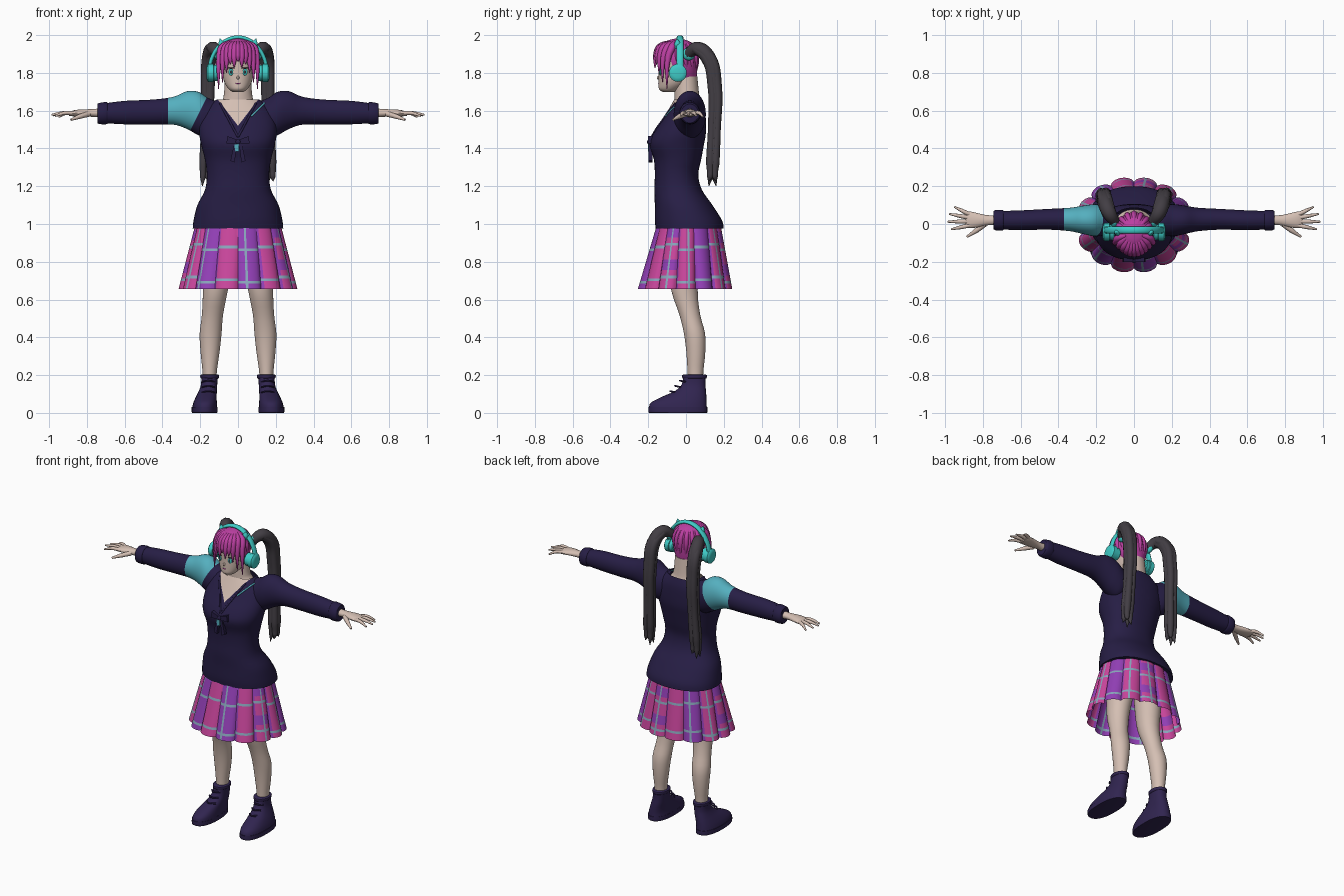
import bpy, bmesh, math
from mathutils import Vector

if "Cube" in bpy.data.objects:
    bpy.data.objects.remove(bpy.data.objects["Cube"])


def material(name, *rgb):
    m = bpy.data.materials.new(name)
    m.use_nodes = True
    m.diffuse_color = (*rgb, 1)
    m.node_tree.nodes["Principled BSDF"].inputs["Base Color"].default_value = (*rgb, 1)
    return m


navy = material("navy_knit", .02, .013, .06)
leather = material("boot_violet", .03, .018, .08)
skin = material("skin", .66, .52, .45)
pink = material("skirt_pink", .58, .06, .33)
purple = material("skirt_purple", .29, .05, .47)
stripe = material("skirt_stripe", .25, .38, .5)
magenta = material("hair_magenta", .5, .05, .36)
charcoal = material("hair_charcoal", .055, .048, .058)
patch = material("patch_blue", .09, .43, .52)
teal = material("headset_teal", .05, .6, .57)


def finish(name, bm, mats, rule=None, angle=.7):
    """Turn a bmesh into a shaded object; rule(face centre) gives the material index."""
    bmesh.ops.recalc_face_normals(bm, faces=bm.faces)
    me = bpy.data.meshes.new(name)
    for f in bm.faces:
        f.smooth = True
        if rule:
            f.material_index = rule(f.calc_center_median())
    bm.to_mesh(me)
    bm.free()
    for m in mats:
        me.materials.append(m)
    me.set_sharp_from_angle(angle=angle)
    ob = bpy.data.objects.new(name, me)
    bpy.context.collection.objects.link(ob)
    return ob


def smooth_rows(rows, steps):
    """Catmull-Rom resampling of profile rows."""
    out = []
    for i in range(len(rows) - 1):
        a, b, c, d = (rows[min(max(k, 0), len(rows) - 1)] for k in range(i - 1, i + 3))
        for s in range(steps):
            t = s / steps
            out.append([q + .5 * t * (r - p + t * (2*p - 5*q + 4*r - w + t * (3*(q - r) + w - p)))
                        for p, q, r, w in zip(a, b, c, d)])
    return out + [list(rows[-1])]


def loft(rows, axis="z", steps=4, n=32, power=1.0, caps=(True, True)):
    """Rows are (position, centre u, centre v, radius u, radius v)."""
    bm = bmesh.new()
    rings = []
    for t, cu, cv, ru, rv in smooth_rows(rows, steps):
        ring = []
        for k in range(n):
            c, s = math.cos(math.tau * k / n), math.sin(math.tau * k / n)
            u = cu + ru * math.copysign(abs(c) ** power, c)
            v = cv + rv * math.copysign(abs(s) ** power, s)
            ring.append(bm.verts.new((u, v, t) if axis == "z" else (t, u, v)))
        rings.append(ring)
    for a, b in zip(rings, rings[1:]):
        for k in range(n):
            bm.faces.new((a[k], a[(k + 1) % n], b[(k + 1) % n], b[k]))
    for use, ring in zip(caps, (rings[0], rings[-1])):
        if use:
            bm.faces.new(ring)
    return bm


def cut(bm, point, normal):
    bmesh.ops.bisect_plane(bm, geom=bm.verts[:] + bm.edges[:] + bm.faces[:],
                           plane_co=point, plane_no=normal)


def strand(name, pts, radii, mat, sides=3):
    """Tapered tube through points."""
    cu = bpy.data.curves.new(name, "CURVE")
    cu.dimensions = "3D"
    cu.bevel_depth, cu.bevel_resolution, cu.resolution_u, cu.use_fill_caps = 1, sides, 6, True
    sp = cu.splines.new("BEZIER")
    sp.bezier_points.add(len(pts) - 1)
    for bp, p, r in zip(sp.bezier_points, pts, radii):
        bp.co, bp.radius = p, r
        bp.handle_left_type = bp.handle_right_type = "AUTO"
    tmp = bpy.data.objects.new(name + "_path", cu)
    bpy.context.collection.objects.link(tmp)
    me = bpy.data.meshes.new_from_object(tmp.evaluated_get(bpy.context.evaluated_depsgraph_get()))
    bpy.data.objects.remove(tmp)
    bm = bmesh.new()
    bm.from_mesh(me)
    bpy.data.meshes.remove(me)
    return finish(name, bm, [mat], lambda c: 0)


def ball(name, loc, size, mat):
    bm = bmesh.new()
    bmesh.ops.create_uvsphere(bm, u_segments=16, v_segments=10, radius=1)
    bmesh.ops.scale(bm, vec=size, verts=bm.verts)
    bmesh.ops.translate(bm, vec=loc, verts=bm.verts)
    return finish(name, bm, [mat])


def plate(name, outline, y, thick, mat):
    """Flat x-z outline extruded along y."""
    bm = bmesh.new()
    f = bm.faces.new([bm.verts.new((x, y, z)) for x, z in outline])
    new = bmesh.ops.extrude_face_region(bm, geom=[f])["geom"]
    bmesh.ops.translate(bm, vec=(0, thick, 0), verts=[g for g in new if isinstance(g, bmesh.types.BMVert)])
    return finish(name, bm, [mat])


# Sweater body with a V neckline
body = [(.975, .24, -.16, .2), (1.02, .235, -.165, .19), (1.1, .215, -.165, .14), (1.18, .175, -.168, .085),
        (1.26, .165, -.165, .065), (1.34, .175, -.17, .08), (1.42, .195, -.192, .095), (1.48, .205, -.172, .105),
        (1.55, .2, -.125, .105), (1.61, .17, -.09, .1), (1.66, .112, -.062, .085)]
bm = loft([(z, 0, (f + b) / 2, w, (b - f) / 2) for z, w, f, b in body], n=48, power=.9, caps=(True, False))
for s in (-1, 1):
    cut(bm, (0, 0, 1.52), (1.3 * s, 0, -1))
finish("sweater_body", bm, [navy, skin], lambda c: int(c.y < 0 and c.z > 1.52 + 1.3 * abs(c.x)))

# Sleeves, cuffs and hands
sleeve = [(.1, .02, 1.56, .06, .085), (.16, .02, 1.56, .08, .108), (.21, .02, 1.585, .085, .115),
          (.27, .022, 1.603, .075, .1), (.34, .024, 1.6, .062, .074), (.45, .025, 1.593, .055, .066),
          (.6, .02, 1.59, .052, .062), (.7, .02, 1.587, .049, .053)]
cuff = [(.69, .02, 1.587, .05, .055), (.7, .02, 1.587, .055, .059), (.735, .02, 1.585, .053, .056),
        (.745, .02, 1.585, .046, .05)]
palm = [(.73, .02, 1.588, .026, .024), (.78, .02, 1.588, .027, .02), (.83, .02, 1.588, .038, .019),
        (.87, .022, 1.586, .044, .016), (.895, .022, 1.583, .038, .01)]
fingers = [(.048, .09, .95, 1.567), (.032, .053, .978, 1.575), (.014, .012, .988, 1.578), (-.006, -.028, .968, 1.572)]
for s, side in ((-1, "right"), (1, "left")):
    flip = lambda rows: [(s * r[0], *r[1:]) for r in rows]
    bm = loft(flip(sleeve), "x")
    if s < 0:
        cut(bm, (-.37, 0, 1.6), (1, 0, 0))
        cut(bm, (-.16, 0, 1.68), (1, 0, -.5))
    finish(side + "_sleeve", bm, [navy, patch],
           lambda c: int(s < 0 and c.x > -.37 and c.x < -.16 - (1.68 - c.z) * .5))
    finish(side + "_cuff", loft(flip(cuff), "x", 2), [navy])
    finish(side + "_hand", loft(flip(palm), "x", 3, 20), [skin])
    for i, (y0, y1, x1, z1) in enumerate(fingers):
        strand(f"{side}_finger_{i + 1}", [(s * .865, y0, 1.586), (s * (.865 + x1) / 2, (y0 + y1) / 2, 1.588),
                                          (s * x1, y1, z1)], (.012, .0105, .005), skin)
    strand(side + "_thumb", [(s * .79, .0, 1.583), (s * .835, -.035, 1.57), (s * .885, -.068, 1.552)],
           (.015, .013, .006), skin)

# Collar edges, trim and bow, draped over the sweater front
bpy.context.view_layer.update()


def drape(pts):
    dg = bpy.context.evaluated_depsgraph_get()
    hits = [bpy.context.scene.ray_cast(dg, Vector((x, -1, z)), Vector((0, 1, 0))) for x, z in pts]
    return [h[1] for h in hits if h[0]]


for s in (-1, 1):
    line = drape([(s * (.1 - .1 * t), 1.65 - .19 * t) for t in (.06, .25, .5, .75, 1)])
    strand("collar_edge", line, [.006] * len(line), navy)
line = drape([(.07 + .07 * t, 1.57 + .07 * t) for t in (0, .3, .6, 1)])
strand("collar_trim", line, [.005] * len(line), patch)
for s in (-1, 1):
    plate("bow_loop", [(0, 1.445), (s * .055, 1.465), (s * .062, 1.425), (0, 1.425)], -.2, .03, navy)
    plate("bow_tail", [(s * .005, 1.43), (s * .022, 1.42), (s * .04, 1.335), (s * .018, 1.325)], -.198, .02, navy)
ball("bow_knot", (0, -.196, 1.435), (.014, .01, .014), navy)
plate("bow_ribbon", [(-.02, 1.42), (.005, 1.425), (.004, 1.385), (-.014, 1.385)], -.201, .008, patch)

# Pleated plaid skirt: scalloped pleats with checks set by column and row
PLEATS, COLS, ROWS = 14, 10, 24
bm = bmesh.new()
grid = []
for r in range(ROWS + 1):
    t = r / ROWS
    row = []
    for k in range(PLEATS * COLS):
        a = math.tau * k / (PLEATS * COLS) - math.pi / 2
        u = (k % COLS) / COLS
        fold = 1 - (.04 + .06 * t) * (1 - math.sin(math.pi * u) ** .6)
        front, back = .155 + .105 * t, .185 + .065 * t
        row.append(bm.verts.new(((.225 + .09 * t) * fold * math.cos(a),
                                 (front if math.sin(a) < 0 else back) * fold * math.sin(a), 1 - .345 * t)))
    grid.append(row)
for r in range(ROWS):
    for k in range(PLEATS * COLS):
        k2 = (k + 1) % (PLEATS * COLS)
        f = bm.faces.new((grid[r][k], grid[r][k2], grid[r + 1][k2], grid[r + 1][k]))
        p, c = divmod(k, COLS)
        band = (r + p % 3) % 12
        if (c == 3 + p % 4 and p % 3 != 1) or band == 9:
            f.material_index = 2
        elif p % 4 == 0 or (p % 2 == 0 and band in (3, 4, 5, 6)) or c == 0:
            f.material_index = 1
finish("pleated_skirt", bm, [pink, purple, stripe])

# Legs and boots
leg = [(.15, .15, .05, .036, .04), (.22, .15, .05, .038, .042), (.32, .148, .052, .05, .05),
       (.42, .145, .045, .058, .056), (.52, .135, .02, .056, .055), (.65, .12, -.008, .066, .07),
       (.8, .11, 0, .08, .085), (.97, .1, .01, .09, .095)]
boot = [(.03, .176, -.043, .066, .153), (.055, .174, -.038, .062, .147), (.085, .168, -.01, .055, .118),
        (.115, .16, .023, .048, .083), (.15, .153, .04, .043, .063), (.195, .15, .045, .044, .06)]
sole = [(0, .177, -.043, .066, .15), (.004, .177, -.043, .068, .156), (.03, .177, -.043, .068, .156)]
collar = [(.18, .15, .045, .043, .058), (.187, .15, .045, .049, .065), (.2, .15, .045, .049, .065),
          (.204, .15, .045, .038, .05)]
for s, side in ((-1, "right"), (1, "left")):
    for part, rows, mat, power in (("leg", leg, skin, 1), ("boot", boot, leather, .85),
                                   ("sole", sole, leather, .85), ("boot_collar", collar, leather, 1)):
        finish(f"{side}_{part}", loft([(z, s * x, *q) for z, x, *q in rows], steps=3, power=power), [mat])
    for i in range(3):
        y, z = -.02 - .026 * i, .165 - .028 * i
        strand(f"{side}_lace_{i + 1}", [(s * .125, y + .016, z), (s * .157, y - .012, z + .006),
                                        (s * .19, y + .016, z)], [.005] * 3, leather, 1)

# Neck and head
finish("neck", loft([(1.54, 0, .01, .09, .06), (1.63, 0, .01, .096, .068), (1.67, 0, .005, .077, .066),
                     (1.78, 0, 0, .068, .06)]), [skin])
finish("head", loft([(1.7, 0, -.09, .03, .035), (1.715, 0, -.085, .05, .058), (1.75, 0, -.065, .072, .08),
                     (1.81, 0, -.05, .086, .095), (1.88, 0, -.047, .09, .097), (1.94, 0, -.045, .065, .075),
                     (1.965, 0, -.045, .02, .02)]), [skin])
ball("nose", (0, -.146, 1.775), (.007, .008, .01), skin)
ball("mouth", (0, -.143, 1.745), (.013, .004, .003), magenta)
for s in (-1, 1):
    ball("eye", (s * .036, -.137, 1.805), (.015, .005, .018), teal)
    ball("pupil", (s * .036, -.141, 1.805), (.006, .003, .01), charcoal)
    ball("eyelash", (s * .037, -.138, 1.826), (.02, .005, .004), charcoal)

# Hair cap, open over the face, with fringe locks
bm = loft([(1.775, 0, -.012, .07, .068), (1.82, 0, -.03, .093, .09), (1.88, 0, -.043, .1, .104),
           (1.94, 0, -.045, .082, .09), (1.97, 0, -.045, .05, .055), (1.982, 0, -.045, .01, .01)])
bmesh.ops.delete(bm, geom=[f for f in bm.faces if f.calc_center_median().y < -.075
                           and f.calc_center_median().z < 1.89], context="FACES")
finish("hair_cap", bm, [magenta])
for i in range(-5, 6):
    x = i * .0195
    y = -.16 + 7 * x * x
    tip = (1.86, 1.825, 1.845, 1.8, 1.75, 1.715)[abs(i)]
    strand("fringe_lock", [(x * .4, -.06, 1.965), (x * .85, y + .02, 1.935), (x, y, 1.885),
                           (x * 1.06, y - .008, tip)], (.012, .02, .017, .002), magenta)
for i in range(9):
    a = math.pi * (i / 8)
    x, y = math.cos(a), math.sin(a)
    strand("back_lock", [(x * .02, -.045 + y * .02, 1.975), (x * .078, -.045 + y * .085, 1.935),
                         (x * .094, -.043 + y * .099, 1.88), (x * .07, -.02 + y * .07, 1.785)],
           (.008, .014, .015, .004), magenta)

# Long twin tails
tail = [(.1, .01, 1.9), (.132, .06, 1.928), (.152, .118, 1.88), (.158, .152, 1.73), (.163, .15, 1.5),
        (.17, .142, 1.33), (.172, .14, 1.25)]
for s, side in ((-1, "right"), (1, "left")):
    pts = [(s * x, y, z) for x, y, z in tail]
    strand(side + "_tail", pts, (.028, .038, .04, .036, .03, .031, .014), charcoal)
    for dx, dy in ((-.014, .012), (.012, .014), (.012, -.014), (-.014, -.012)):
        strand(side + "_tail_lock", [(x + dx, y + dy, z) for x, y, z in pts[1:]] +
               [(pts[-1][0] + dx * 1.2, .14 + dy * 1.6, 1.215 + dx)],
               (.022, .026, .024, .02, .022, .016, .002), charcoal)
    ball(side + "_tail_tie", (s * .105, .015, 1.9), (.022, .034, .034), teal)

# Headset: flattened band, ear cups and small ear points
arc = [math.pi * i / 12 for i in range(13)]
band = strand("headset_band", [(.152 * math.cos(a), 0, 1.8 + .188 * math.sin(a)) for a in arc], [.011] * 13, teal)
band.scale.y = 1.7
band.location.y = -.032
cup = [(.1, .036), (.106, .042), (.128, .042), (.13, .047), (.158, .047), (.164, .04), (.168, .026)]
for s, side in ((-1, "right"), (1, "left")):
    finish(side + "_ear_cup", loft([(s * x, -.043, 1.8, r, r) for x, r in cup], "x", 1), [teal])
    strand(side + "_ear_point", [(s * .08, -.04, 1.935), (s * .088, -.045, 1.955), (s * .095, -.048, 1.982)],
           (.022, .018, .002), teal)
